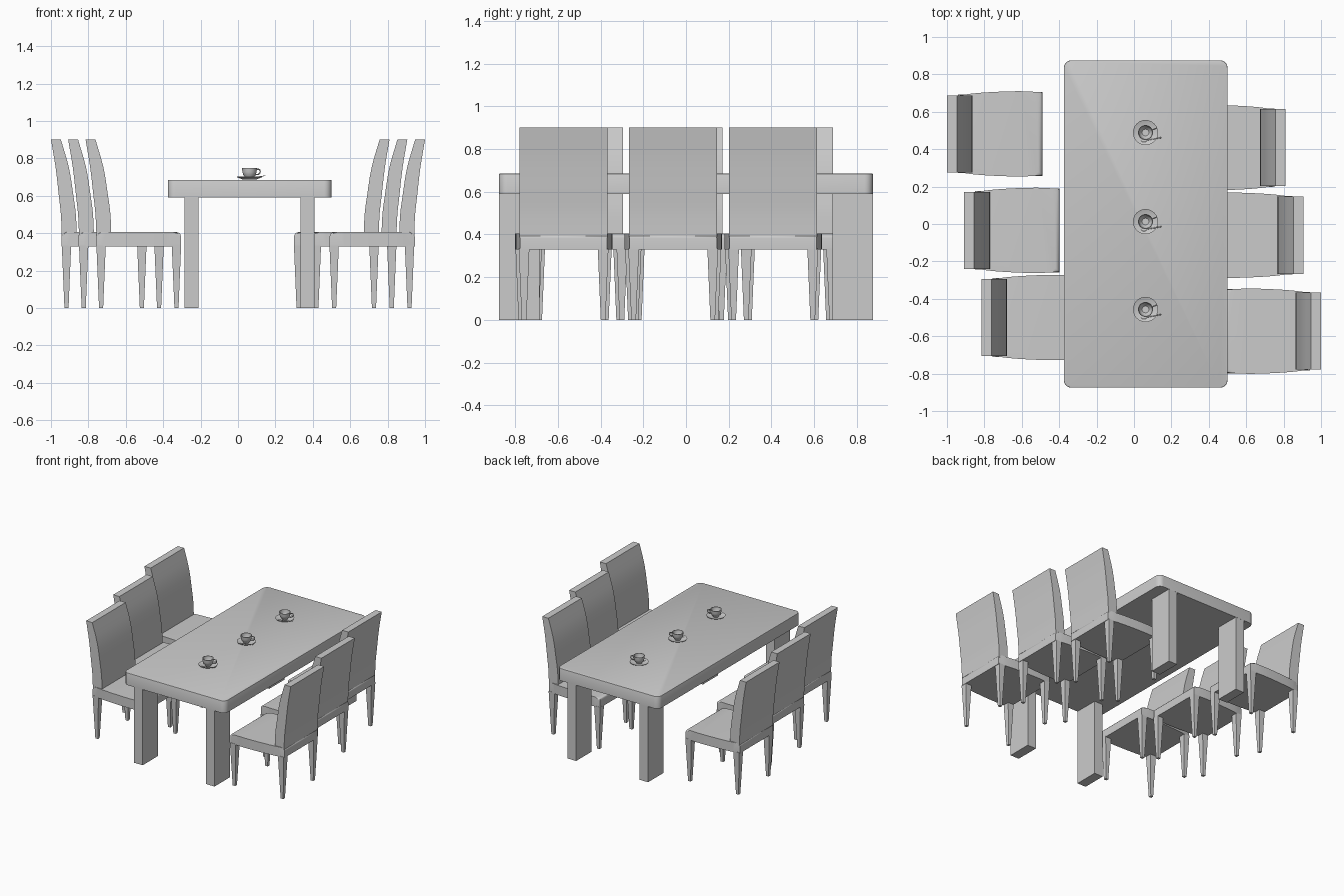
import bpy, bmesh, math
from mathutils import Vector, Matrix

if "Cube" in bpy.data.objects:
    bpy.data.objects.remove(bpy.data.objects["Cube"])


def finish(name, bm, smooth=None):
    bmesh.ops.recalc_face_normals(bm, faces=bm.faces)
    me = bpy.data.meshes.new(name)
    bm.to_mesh(me)
    bm.free()
    ob = bpy.data.objects.new(name, me)
    bpy.context.collection.objects.link(ob)
    if smooth:
        bpy.ops.object.select_all(action='DESELECT')
        ob.select_set(True)
        bpy.context.view_layer.objects.active = ob
        bpy.ops.object.shade_smooth_by_angle(angle=math.radians(smooth))
    return ob


def loft(rings, bm=None):
    """Closed solid through a list of equal-length rings of points."""
    bm = bm or bmesh.new()
    rows = [[bm.verts.new(p) for p in r] for r in rings]
    n = len(rows[0])
    for a, b in zip(rows, rows[1:]):
        for i in range(n):
            bm.faces.new((a[i], a[(i + 1) % n], b[(i + 1) % n], b[i]))
    bm.faces.new(rows[0])
    bm.faces.new(rows[-1])
    return bm


def rect(cx, cy, z, hx, hy):
    return [(cx + a * hx, cy + b * hy, z) for a, b in ((-1, -1), (1, -1), (1, 1), (-1, 1))]


def curve(pts, steps):
    """Catmull-Rom samples through a few profile points."""
    p = [Vector(q) for q in pts]
    p = [2 * p[0] - p[1]] + p + [2 * p[-1] - p[-2]]
    out = []
    for i in range(1, len(p) - 2):
        for k in range(steps):
            t = k / steps
            a, b, c, d = p[i - 1:i + 3]
            out.append(0.5 * (2 * b + (c - a) * t + (2 * a - 5 * b + 4 * c - d) * t * t
                              + (3 * b - a - 3 * c + d) * t ** 3))
    return out + [p[-2]]


def lathe(name, profile, centre, segs=32):
    bm = bmesh.new()
    vs = [bm.verts.new((r, 0, z)) for r, z in profile]
    es = [bm.edges.new(e) for e in zip(vs, vs[1:])]
    bmesh.ops.spin(bm, geom=vs + es, axis=(0, 0, 1), cent=(0, 0, 0),
                   angle=2 * math.pi, steps=segs)
    bmesh.ops.remove_doubles(bm, verts=bm.verts, dist=1e-5)
    bmesh.ops.translate(bm, verts=bm.verts, vec=centre)
    return finish(name, bm, 40)


# Table top with rounded corners
TX = 0.0625
bm = loft([rect(TX, 0, z, 0.4375, 0.875) for z in (0.59, 0.685)])
corners = [e for e in bm.edges if abs(e.verts[0].co.z - e.verts[1].co.z) > 0.05]
bmesh.ops.bevel(bm, geom=corners, offset=0.04, segments=6, profile=0.5, affect='EDGES')
rim = [e for e in bm.edges if all(v.co.z > 0.68 for v in e.verts)]
bmesh.ops.bevel(bm, geom=rim, offset=0.004, segments=2, profile=0.5, affect='EDGES')
finish("table_top", bm, 35)

# Table legs, flush with the end faces
for sx in (-1, 1):
    for sy in (-1, 1):
        finish("table_leg", loft([rect(TX + sx * 0.31, sy * 0.78, z, 0.0375, 0.0945)
                                  for z in (0, 0.63)]))


def chair(front, cy, s):
    """front: x of the seat's front edge, s: direction of the backrest."""
    X = lambda u: front + s * u

    # Seat: bowed sides, rounded upper edge
    side = curve([(0, 0.222), (0.12, 0.228), (0.26, 0.224), (0.37, 0.216), (0.455, 0.204)], 3)
    plan = [(X(u), cy + w) for u, w in side] + [(X(u), cy - w) for u, w in reversed(side)]
    bm = loft([[(x, y, z) for x, y in plan] for z in (0.33, 0.405)])
    top = [e for e in bm.edges if all(v.co.z > 0.4 for v in e.verts)]
    bmesh.ops.bevel(bm, geom=top, offset=0.022, segments=4, profile=0.5, affect='EDGES')
    finish("seat", bm, 50)

    # Backrest: curved slab, thinner and leaning out at the top
    outer = curve([(0.452, 0.385), (0.457, 0.5), (0.468, 0.6), (0.485, 0.75), (0.51, 0.9)], 3)
    inner = curve([(0.372, 0.385), (0.377, 0.5), (0.39, 0.6), (0.414, 0.75), (0.457, 0.9)], 3)
    rings = []
    for (uo, z), (ui, _) in zip(outer, inner):
        rings.append(rect(X((uo + ui) / 2), cy, z, (uo - ui) / 2, 0.206))
    finish("backrest", loft(rings), 40)

    # Tapered legs
    for u, w, name in ((0.024, 0.2, "front_leg"), (0.427, 0.185, "rear_leg")):
        for sy in (-1, 1):
            finish(name, loft([rect(X(u), cy + sy * w, 0, 0.011, 0.011),
                               rect(X(u), cy + sy * w, 0.335, 0.025, 0.025)]))


for f, y in ((-0.49, 0.482), (-0.398, -0.034), (-0.305, -0.50)):
    chair(f, y, -1)
for f, y in ((0.30, 0.408), (0.395, -0.06), (0.49, -0.573)):
    chair(f, y, 1)


def tube(name, path, radius, centre, flat=1.0):
    """Round rod swept along a short path; flat squashes it vertically."""
    rings = []
    for i, p in enumerate(path):
        t = (path[min(i + 1, len(path) - 1)] - path[max(i - 1, 0)]).normalized()
        a = t.cross(Vector((0, 0, 1)))
        a = a.normalized() if a.length > 0.01 else Vector((0.5, -0.8, 0)).normalized()
        b = a.cross(t)
        rings.append([p + centre + radius * (a * math.cos(k * math.pi / 4)
                      + b * flat * math.sin(k * math.pi / 4)) for k in range(8)])
    finish(name, loft(rings), 60)


# Cups with saucer, handle and spoon
for y in (0.489, 0.013, -0.457):
    c = Vector((0.0615, y, 0.685))
    lathe("saucer", [(0, 0.001), (0.035, 0.001), (0.066, 0.014), (0.067, 0.017),
                     (0.036, 0.006), (0, 0.006)], c)
    lathe("cup", [(0, 0.006), (0.02, 0.006), (0.021, 0.012), (0.033, 0.025), (0.038, 0.042),
                  (0.04, 0.064), (0.037, 0.064), (0.035, 0.042), (0.029, 0.026),
                  (0.018, 0.015), (0, 0.015)], c)
    d = Vector((0.93, 0.37, 0))
    tube("cup_handle", [d * r + Vector((0, 0, z)) for r, z in
                        curve([(0.036, 0.055), (0.055, 0.056), (0.062, 0.044),
                               (0.052, 0.03), (0.034, 0.028)], 3)], 0.0035, c)
    tube("spoon_handle", [Vector(p) for p in ((0.0, -0.042, 0.012), (0.03, -0.036, 0.014),
                          (0.06, -0.031, 0.019), (0.086, -0.027, 0.022))], 0.003, c, 0.5)
    bm = bmesh.new()
    bmesh.ops.create_uvsphere(bm, u_segments=12, v_segments=6, radius=1,
                              matrix=Matrix.Translation(c + Vector((-0.008, -0.044, 0.012)))
                              @ Matrix.Diagonal((0.015, 0.008, 0.003, 1)))
    finish("spoon_bowl", bm, 60)
